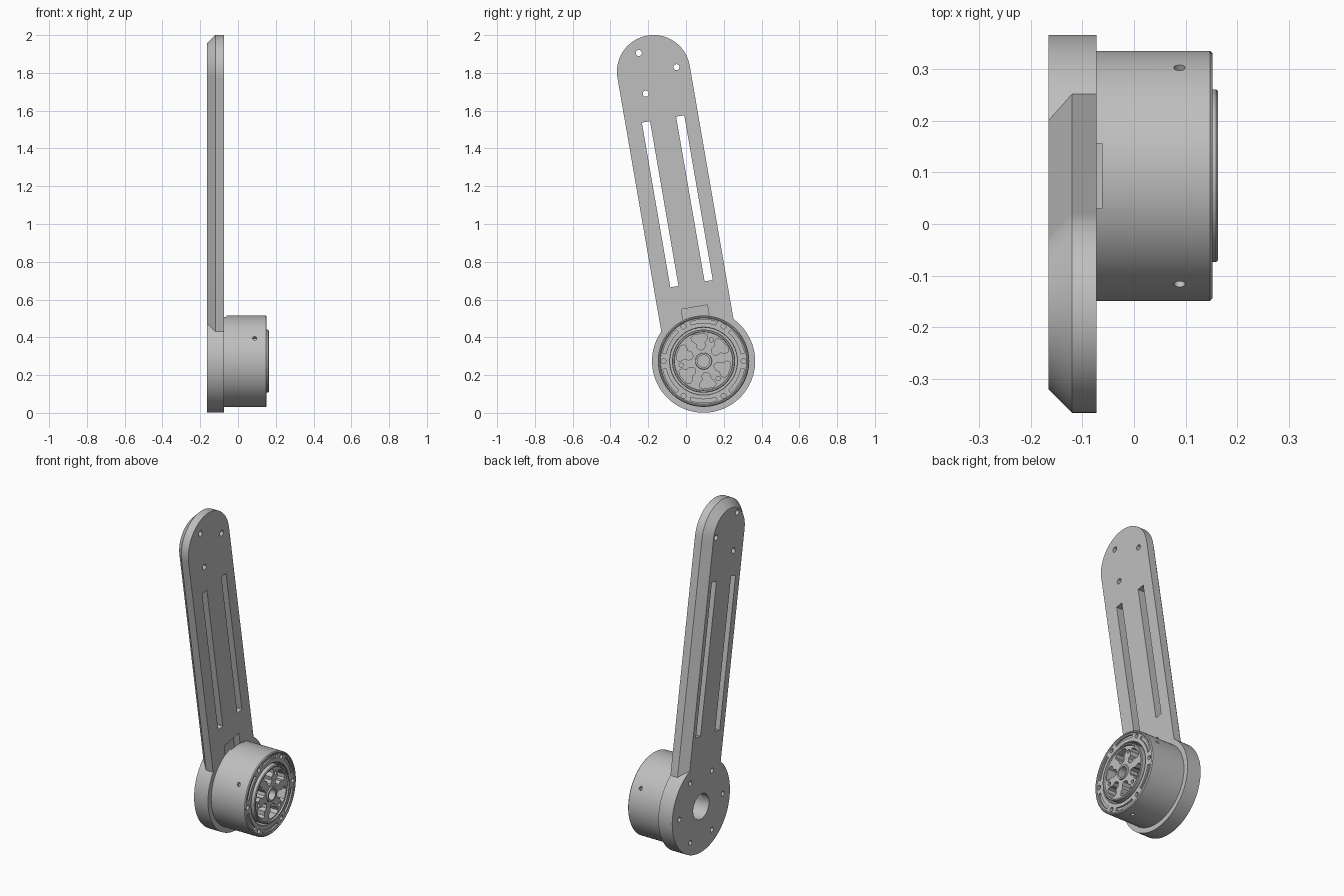
import bpy
import bmesh
from math import sin, cos, pi, radians
from mathutils import Matrix, Vector

if "Cube" in bpy.data.objects:
    bpy.data.objects.remove(bpy.data.objects["Cube"], do_unlink=True)

grey = bpy.data.materials.new("machined_grey")
grey.use_nodes = True
grey.diffuse_color = (0.52, 0.52, 0.52, 1)
grey.node_tree.nodes["Principled BSDF"].inputs["Base Color"].default_value = grey.diffuse_color

HUB = Vector((0.093, 0.274))   # hub axis in (y, z)
LEAN = radians(9.8)            # arm tilt towards the front
LENGTH = 1.555                 # hub to tip centre
BACK, FACE = -0.165, -0.073    # arm plate faces in x


def polar(r, deg, centre=HUB):
    a = radians(deg)
    return centre + Vector((r * cos(a), r * sin(a)))


def arm_point(across, along):
    return HUB + Vector((across * cos(LEAN) - along * sin(LEAN),
                         across * sin(LEAN) + along * cos(LEAN)))


def circle(centre, r, n=24):
    return [polar(r, 360 * i / n, centre) for i in range(n)]


def rect(a0, a1, b0, b1):
    return [arm_point(*p) for p in ((a0, b0), (a1, b0), (a1, b1), (a0, b1))]


def stadium(half):
    """Arm outline: straight sides with a rounded tip."""
    tip = [arm_point(half * cos(pi * i / 48), LENGTH + half * sin(pi * i / 48))
           for i in range(49)]
    return tip + [arm_point(-half, 0), arm_point(half, 0)]


def arc_slot(r0, r1, a0, a1, n=10):
    angles = [a0 + (a1 - a0) * i / n for i in range(n + 1)]
    return [polar(r1, a) for a in angles] + [polar(r0, a) for a in reversed(angles)]


def loft(bm, sections):
    """Closed solid through matching (x, outline) sections."""
    rings = [[bm.verts.new((x, p.x, p.y)) for p in pts] for x, pts in sections]
    n = len(rings[0])
    for a, b in zip(rings, rings[1:]):
        for i in range(n):
            j = (i + 1) % n
            bm.faces.new((a[i], a[j], b[j], b[i]))
    bm.faces.new(rings[0])
    bm.faces.new(rings[-1])


def prism(bm, pts, x0, x1):
    loft(bm, [(x0, pts), (x1, pts)])


def finish(bm, name):
    bmesh.ops.recalc_face_normals(bm, faces=bm.faces[:])
    mesh = bpy.data.meshes.new(name)
    bm.to_mesh(mesh)
    bm.free()
    mesh.materials.append(grey)
    obj = bpy.data.objects.new(name, mesh)
    bpy.context.scene.collection.objects.link(obj)
    return obj


def lathe(profile, name, steps=96):
    """Revolve an (x, radius) profile about the hub axis."""
    bm = bmesh.new()
    verts = [bm.verts.new((x, HUB.x, HUB.y + r)) for x, r in profile]
    edges = [bm.edges.new(pair) for pair in zip(verts, verts[1:])]
    bmesh.ops.spin(bm, geom=verts + edges, cent=(0, HUB.x, HUB.y), axis=(1, 0, 0),
                   angle=2 * pi, steps=steps)
    bmesh.ops.remove_doubles(bm, verts=bm.verts[:], dist=1e-5)
    return finish(bm, name)


def boolean(target, bm, operation):
    tool = finish(bm, "cutter")
    tool.hide_render = True
    mod = target.modifiers.new("cut", "BOOLEAN")
    mod.operation = operation
    mod.solver = "EXACT"
    mod.use_self = True
    mod.object = tool
    bpy.context.view_layer.objects.active = target
    bpy.ops.object.modifier_apply(modifier=mod.name)
    bpy.data.objects.remove(tool, do_unlink=True)


def smooth(obj):
    bpy.ops.object.select_all(action="DESELECT")
    obj.select_set(True)
    bpy.context.view_layer.objects.active = obj
    bpy.ops.object.shade_smooth_by_angle(angle=radians(25))


# Arm plate: hub disc joined to a bar chamfered on its outer side
bm = bmesh.new()
prism(bm, circle(HUB, 0.273, 96), BACK, FACE)
arm = finish(bm, "arm_plate")
bm = bmesh.new()
loft(bm, [(BACK, stadium(0.149)), (-0.12, stadium(0.194)), (FACE, stadium(0.194))])
boolean(arm, bm, "UNION")

# Arm slots, tip holes, hub bolt holes and centre bore
bm = bmesh.new()
prism(bm, rect(-0.107, -0.063, 0.415, 1.3), -0.3, 0)
prism(bm, rect(0.077, 0.121, 0.415, 1.3), -0.3, 0)
for spot in ((-0.25, 1.905), (-0.05, 1.83), (-0.213, 1.69)):
    prism(bm, circle(Vector(spot), 0.016), -0.3, 0)
for k in range(6):
    prism(bm, circle(polar(0.205, 60 * k), 0.014), -0.3, 0)
prism(bm, circle(HUB, 0.075, 48), -0.3, 0)
boolean(arm, bm, "DIFFERENCE")

# Cable channel on the inner side of the plate
bm = bmesh.new()
prism(bm, rect(-0.07, 0.07, 0.0, 0.29), -0.115, 0)
boolean(arm, bm, "DIFFERENCE")
smooth(arm)

# Motor housing: open cup
housing = lathe([(FACE, 0), (FACE, 0.242), (0.147, 0.242), (0.152, 0.237), (0.152, 0.232),
                 (0.148, 0.228), (0.148, 0.18), (0.145, 0.177), (0.06, 0.177), (0.06, 0)],
                "motor_housing")
bm = bmesh.new()
for k in range(6):
    prism(bm, circle(polar(0.212, 60 * k), 0.013), 0.11, 0.2)
    prism(bm, arc_slot(0.202, 0.22, 60 * k + 11, 60 * k + 49), 0.138, 0.2)
# Side screw holes
for angle in (30, 150, 270):
    p = polar(0.242, angle)
    d = p - HUB
    turn = Vector((0, d.x, d.y)).to_track_quat("Z", "Y").to_matrix().to_4x4()
    bmesh.ops.create_cone(bm, cap_ends=True, segments=20, radius1=0.011, radius2=0.011,
                          depth=0.04, matrix=Matrix.Translation((0.088, p.x, p.y)) @ turn)
# Cable exit at the top
prism(bm, [HUB + Vector(c) for c in ((-0.063, 0.215), (0.063, 0.215),
                                     (0.063, 0.3), (-0.063, 0.3))], -0.1, -0.062)
boolean(housing, bm, "DIFFERENCE")
smooth(housing)

# Rotor: raised rim, recessed face and hollow hub
rotor = lathe([(0.055, 0), (0.055, 0.167), (0.159, 0.167), (0.163, 0.163), (0.163, 0.156),
               (0.154, 0.154), (0.154, 0.044), (0.162, 0.042), (0.162, 0.032),
               (0.09, 0.032), (0.09, 0)], "rotor")
bm = bmesh.new()
petal = ((0.062, -8), (0.08, -16), (0.1, -13), (0.122, -20), (0.138, -19), (0.147, -11),
         (0.147, 11), (0.138, 19), (0.122, 20), (0.1, 13), (0.08, 16), (0.062, 8))
for k in range(6):
    prism(bm, [polar(r, a + 40 + 60 * k) for r, a in petal], 0.1, 0.2)
for angle in (70, 190, 310):
    prism(bm, circle(polar(0.12, angle), 0.011), 0.1, 0.2)
boolean(rotor, bm, "DIFFERENCE")
smooth(rotor)
